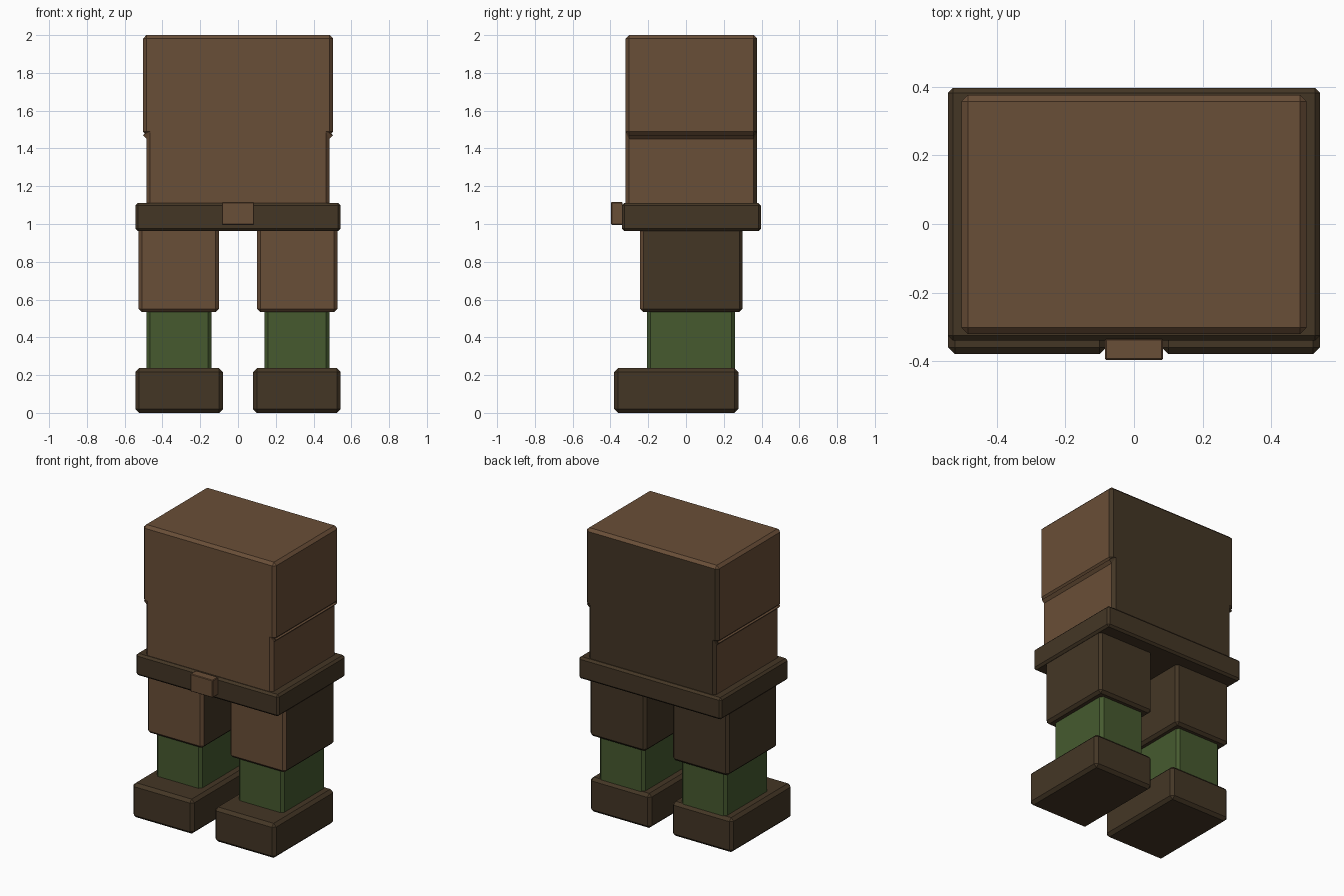
import bpy, bmesh

if "Cube" in bpy.data.objects:
    bpy.data.objects.remove(bpy.data.objects["Cube"])


def lin(c):
    c /= 255
    return c / 12.92 if c <= 0.04045 else ((c + 0.055) / 1.055) ** 2.4


def material(name, r, g, b):
    m = bpy.data.materials.new(name)
    m.diffuse_color = (lin(r), lin(g), lin(b), 1)
    m.use_nodes = True
    m.node_tree.nodes["Principled BSDF"].inputs["Base Color"].default_value = m.diffuse_color
    return m


BROWN = material("brown", 105, 78, 55)
DARK = material("dark_brown", 68, 54, 37)
GREEN = material("green", 70, 90, 47)


def extruded(name, outline, y0, y1, bevel, mats, rule=None):
    """Extrude an xz outline along y, chamfer it, and colour faces by a rule on the normal."""
    bm = bmesh.new()
    face = bm.faces.new([bm.verts.new((x, y0, z)) for x, z in outline])
    ext = bmesh.ops.extrude_face_region(bm, geom=[face])
    for v in ext["geom"]:
        if isinstance(v, bmesh.types.BMVert):
            v.co.y = y1
    bmesh.ops.recalc_face_normals(bm, faces=bm.faces)
    if bevel:
        bmesh.ops.bevel(bm, geom=bm.edges[:], offset=bevel, segments=1,
                        profile=0.5, affect='EDGES')
    bmesh.ops.recalc_face_normals(bm, faces=bm.faces)
    bm.normal_update()
    for f in bm.faces:
        f.material_index = 1 if rule and rule(f.normal) else 0
    mesh = bpy.data.meshes.new(name)
    bm.to_mesh(mesh)
    bm.free()
    for m in mats:
        mesh.materials.append(m)
    obj = bpy.data.objects.new(name, mesh)
    bpy.context.collection.objects.link(obj)
    return obj


def box(name, x, y, z, bevel, mats, rule=None):
    outline = [(x[0], z[0]), (x[1], z[0]), (x[1], z[1]), (x[0], z[1])]
    return extruded(name, outline, y[0], y[1], bevel, mats, rule)


# Torso: block with wider upper half, dark back
half = [(0.484, 1.05), (0.484, 1.47), (0.504, 1.47), (0.504, 2.0)]
outline = half + [(-x, z) for x, z in reversed(half)]
extruded("torso", outline, -0.321, 0.377, 0.019, [BROWN, DARK],
         lambda n: n.y > 0.5 and n.z < 0.4)

# Belt and buckle
box("belt", (-0.543, 0.543), (-0.34, 0.397), (0.962, 1.112), 0.014, [DARK])
box("buckle", (-0.085, 0.085), (-0.397, -0.335), (0.996, 1.116), 0.004, [BROWN])

# Legs, mirrored left and right
for side, s in (("left", -1), ("right", 1)):
    def span(a, b):
        return tuple(sorted((s * a, s * b)))
    box(side + "_thigh", span(0.1, 0.527), (-0.243, 0.3), (0.533, 0.985), 0.018,
        [DARK, BROWN], lambda n: n.y < -0.5)
    box(side + "_shin", span(0.14, 0.484), (-0.206, 0.26), (0.2, 0.56), 0.018, [GREEN])
    box(side + "_boot", span(0.08, 0.543), (-0.38, 0.277), (0.0, 0.237), 0.02, [DARK])
